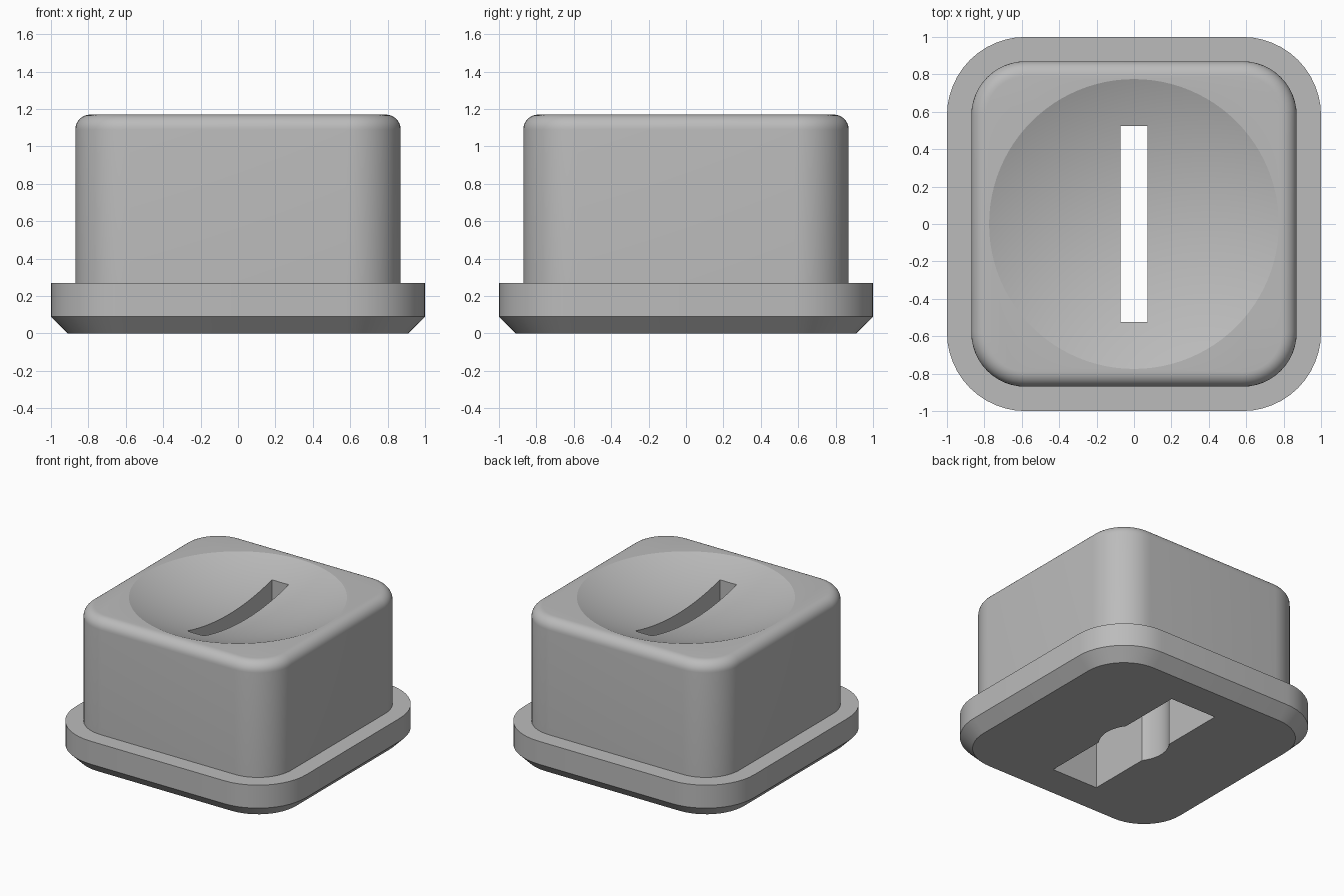
import bpy, bmesh, math

if "Cube" in bpy.data.objects:
    bpy.data.objects.remove(bpy.data.objects["Cube"], do_unlink=True)

CORNER = 0.58      # centre of every corner arc
TOP = 1.17         # height of the rim
CEILING = 0.75     # top of the pocket underneath

grey = bpy.data.materials.new("plain grey")
grey.use_nodes = True
colour = (0.5, 0.5, 0.5, 1)
grey.diffuse_color = colour
grey.node_tree.nodes["Principled BSDF"].inputs["Base Color"].default_value = colour


def rounded_square(half, steps=12):
    """Outline of a square with rounded corners, counter-clockwise."""
    r = half - CORNER
    pts = []
    for q, (sx, sy) in enumerate([(1, 1), (-1, 1), (-1, -1), (1, -1)]):
        for i in range(steps + 1):
            a = math.pi / 2 * (q + i / steps)
            pts.append((sx * CORNER + r * math.cos(a), sy * CORNER + r * math.sin(a)))
    return pts


def loft(name, profile):
    """Stack rounded squares given as (half width, height)."""
    bm = bmesh.new()
    rings = [[bm.verts.new((x, y, z)) for x, y in rounded_square(h)] for h, z in profile]
    n = len(rings[0])
    for low, high in zip(rings, rings[1:]):
        for i in range(n):
            j = (i + 1) % n
            bm.faces.new((low[i], low[j], high[j], high[i]))
    bm.faces.new(rings[0][::-1])
    bm.faces.new(rings[-1])
    mesh = bpy.data.meshes.new(name)
    bm.to_mesh(mesh)
    bm.free()
    obj = bpy.data.objects.new(name, mesh)
    bpy.context.collection.objects.link(obj)
    mesh.materials.append(grey)
    return obj


def cut(target, cutter):
    """Subtract a cutter and remove it."""
    mod = target.modifiers.new("cut", 'BOOLEAN')
    mod.operation = 'DIFFERENCE'
    mod.solver = 'EXACT'
    mod.object = cutter
    bpy.ops.object.select_all(action='DESELECT')
    bpy.context.view_layer.objects.active = target
    target.select_set(True)
    bpy.ops.object.modifier_apply(modifier=mod.name)
    bpy.data.objects.remove(cutter, do_unlink=True)


def box(width, length, z0, z1):
    bpy.ops.mesh.primitive_cube_add(size=1, location=(0, 0, (z0 + z1) / 2))
    obj = bpy.context.object
    obj.scale = (width, length, z1 - z0)
    return obj


# Chamfered flange, upright body and rounded top edge
fillet = 0.08
side = 0.87
profile = [(0.91, 0), (1, 0.09), (1, 0.27), (side, 0.27)]
for i in range(9):
    a = math.pi / 2 * i / 8
    profile.append((side - fillet + fillet * math.cos(a), TOP - fillet + fillet * math.sin(a)))
button = loft("button_body", profile)

# Shallow round dish in the top
rim, depth = 0.775, 0.15
radius = (rim ** 2 + depth ** 2) / (2 * depth)
bpy.ops.mesh.primitive_uv_sphere_add(segments=96, ring_count=160, radius=radius,
                                     location=(0, 0, TOP - depth + radius))
cut(button, bpy.context.object)

# Pocket underneath with a round widening in the middle
cut(button, box(0.40, 1.31, -0.2, CEILING))
bpy.ops.mesh.primitive_cylinder_add(vertices=64, radius=0.25, depth=CEILING + 0.2,
                                    location=(0, 0, (CEILING - 0.2) / 2))
cut(button, bpy.context.object)

# Narrow slot through the dish into the pocket
cut(button, box(0.145, 1.05, CEILING - 0.2, TOP + 0.2))

# Smooth shading with crisp edges
bpy.ops.object.select_all(action='DESELECT')
button.select_set(True)
bpy.context.view_layer.objects.active = button
bpy.ops.object.shade_smooth_by_angle(angle=math.radians(20))
